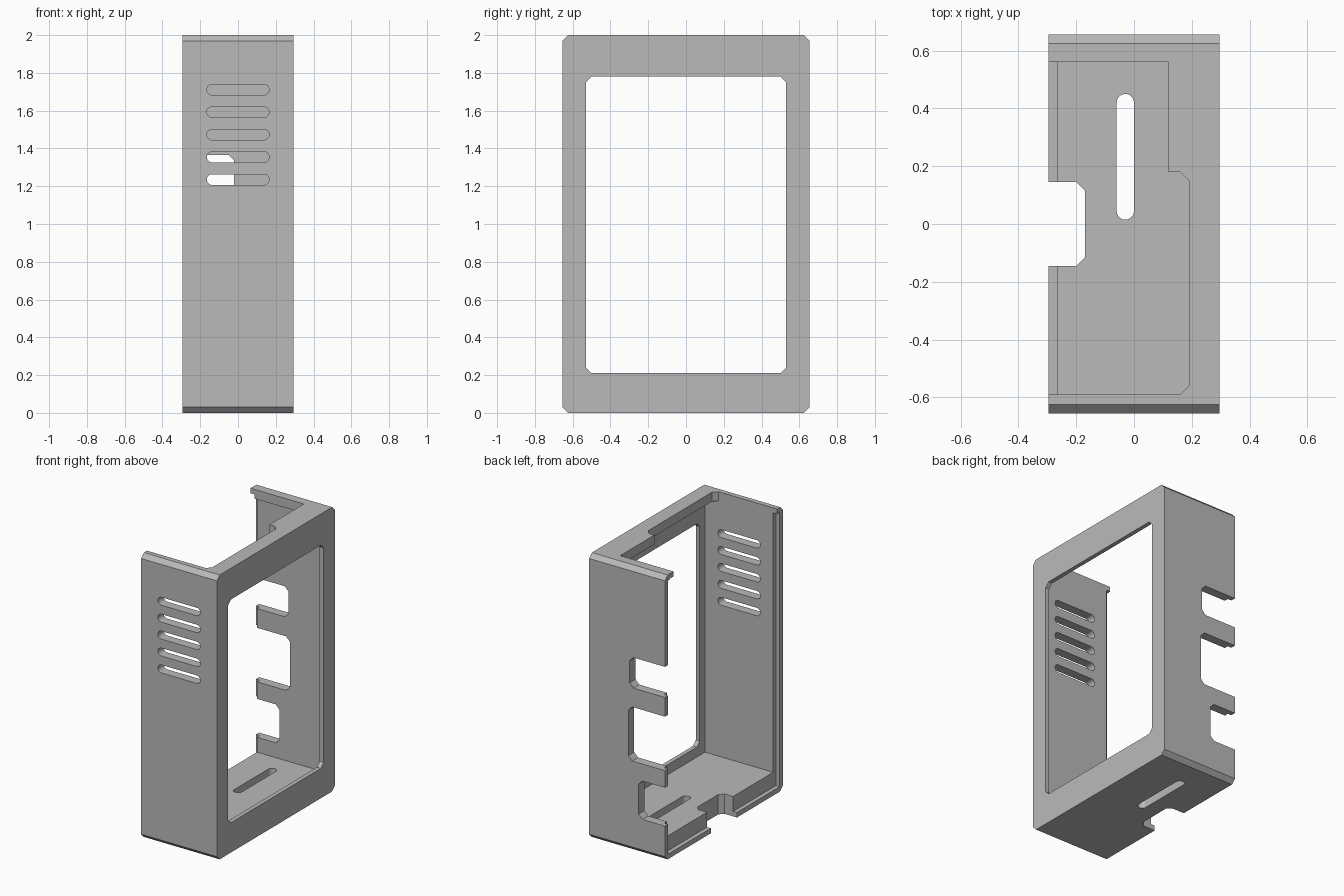
import bpy, math

old = bpy.data.objects.get("Cube")
if old:
    bpy.data.objects.remove(old, do_unlink=True)

W, D, H = 0.295, 0.655, 2.0    # half width, half depth, height
C = 0.03                       # chamfer size
WALL, FACE, FLOOR, ROOF = 0.065, 0.03, 0.14, 0.065
IN = D - WALL

grey = bpy.data.materials.new("matte_grey")
grey.use_nodes = True
colour = (0.49, 0.49, 0.49, 1)
grey.diffuse_color = colour
grey.node_tree.nodes["Principled BSDF"].inputs["Base Color"].default_value = colour


def prism(name, axis, outline, lo, hi):
    """Extrude a 2D outline along an axis; outline is in the other two axes."""
    def place(p, t):
        v = list(p)
        v.insert("xyz".index(axis), t)
        return v
    n = len(outline)
    verts = [place(p, lo) for p in outline] + [place(p, hi) for p in outline]
    faces = [list(range(n))[::-1], list(range(n, 2 * n))]
    faces += [[i, (i + 1) % n, n + (i + 1) % n, n + i] for i in range(n)]
    if axis == "y":
        faces = [f[::-1] for f in faces]
    mesh = bpy.data.meshes.new(name)
    mesh.from_pydata(verts, [], faces)
    mesh.materials.append(grey)
    obj = bpy.data.objects.new(name, mesh)
    bpy.context.collection.objects.link(obj)
    return obj


def rect(a0, a1, b0, b1, c=0.0):
    """Rectangle, with chamfered corners when c is given."""
    if not c:
        return [(a0, b0), (a1, b0), (a1, b1), (a0, b1)]
    return [(a0 + c, b0), (a1 - c, b0), (a1, b0 + c), (a1, b1 - c),
            (a1 - c, b1), (a0 + c, b1), (a0, b1 - c), (a0, b0 + c)]


def stadium(a0, a1, b0, b1, steps=10):
    """Slot with round ends, long in the first coordinate."""
    r, mid = (b1 - b0) / 2, (b0 + b1) / 2
    pts = []
    for centre, start in ((a1 - r, -math.pi / 2), (a0 + r, math.pi / 2)):
        for i in range(steps + 1):
            t = start + math.pi * i / steps
            pts.append((centre + r * math.cos(t), mid + r * math.sin(t)))
    return pts


def cut(cutter):
    mod = body.modifiers.new("cut", "BOOLEAN")
    mod.operation, mod.solver, mod.object = "DIFFERENCE", "EXACT", cutter
    bpy.context.view_layer.objects.active = body
    bpy.ops.object.modifier_apply(modifier=mod.name)
    bpy.data.objects.remove(cutter, do_unlink=True)


# Outer block with chamfered long edges
body = prism("case_shell", "x", rect(-D, D, 0, H, C), -W, W)

# Hollow inside, open on the -x side
cut(prism("hollow", "x", rect(-IN, IN, FLOOR, H - ROOF), -1, W - FACE))

# Thin lip around the open side
cut(prism("lip_rebate", "x", rect(-D + 0.035, D - 0.035, 0.035, H - 0.035), -1, -W + C))

# Display window in the broad face
cut(prism("window", "x", rect(-0.53, 0.53, 0.21, 1.78, C), 0.2, 1))

# Stepped opening in the roof
roof = [(-1, -IN), (0.16, -IN), (0.19, -0.56), (0.19, 0.15), (0.16, 0.18),
        (0.12, 0.18), (0.12, 0.56), (-1, 0.56)]
cut(prism("roof_opening", "z", roof, 1.8, 2.5))

# Vent slots in the front wall
for i in range(5):
    z = 1.235 + i * 0.119
    cut(prism("vent", "y", stadium(-0.165, 0.165, z - 0.028, z + 0.028), -1, -0.4))

# Connector notches in the back wall: depth, bottom, top
for x, z0, z1 in ((-0.02, 1.15, 1.365), (-0.01, 0.635, 1.015), (-0.09, 0.245, 0.515)):
    cut(prism("notch", "y", rect(-1, x, z0, z1, C), 0.4, 1))

# Floor notch and floor slot
cut(prism("floor_notch", "z", rect(-1, -0.17, -0.145, 0.145, C), -1, 0.5))
slot = [(x, y) for y, x in stadium(0.015, 0.45, -0.06, 0)][::-1]
cut(prism("floor_slot", "z", slot, -1, 0.5))

# Smooth the slot ends, keep all other edges crisp
bpy.ops.object.select_all(action="DESELECT")
body.select_set(True)
bpy.context.view_layer.objects.active = body
bpy.ops.object.shade_smooth_by_angle(angle=math.radians(25))
